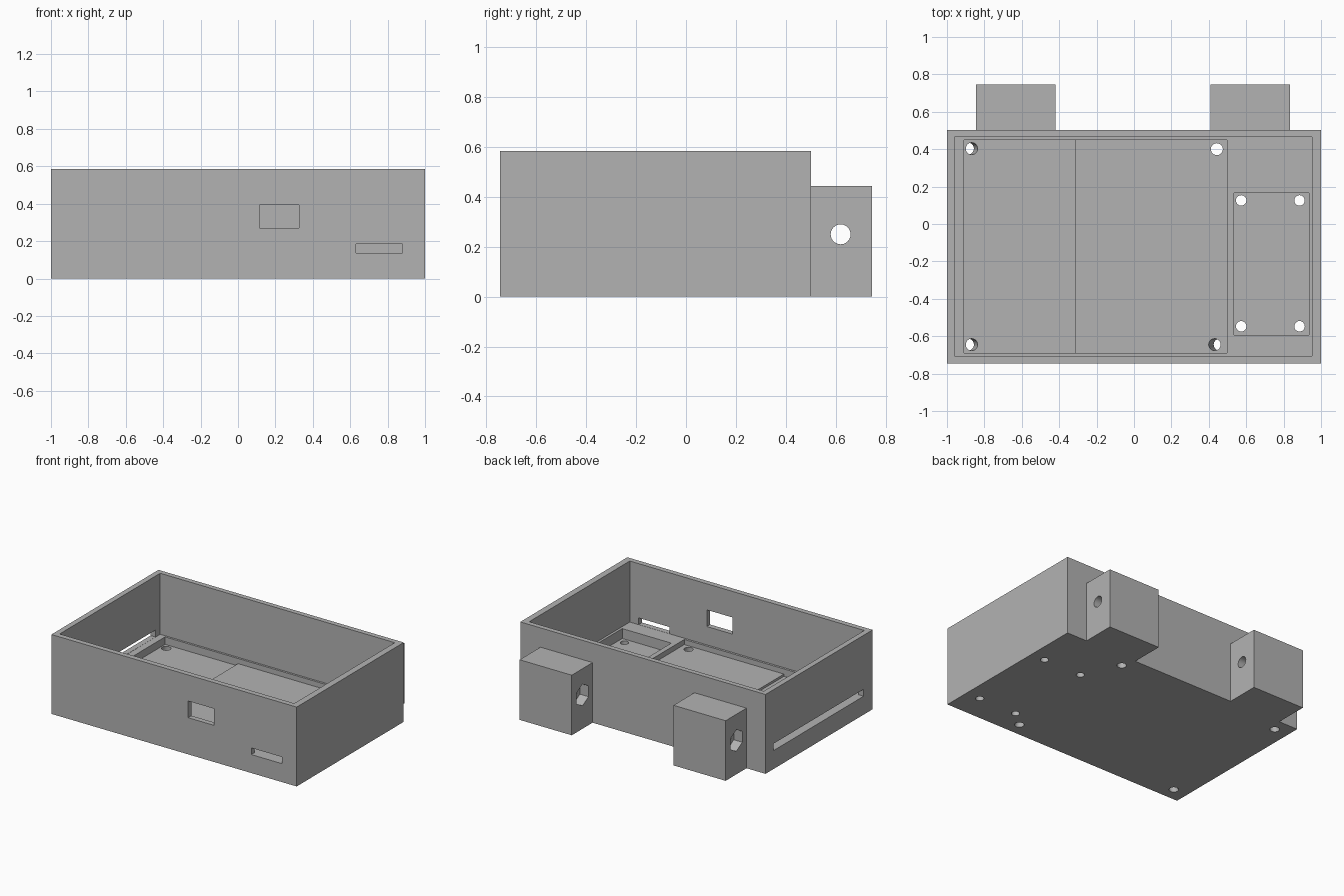
import bpy, bmesh, math
from mathutils import Vector

old = bpy.data.objects.get("Cube")
if old:
    bpy.data.objects.remove(old, do_unlink=True)

grey = bpy.data.materials.new("plain_grey")
grey.use_nodes = True
COLOUR = (0.45, 0.45, 0.45, 1)
grey.diffuse_color = COLOUR
for node in grey.node_tree.nodes:
    if node.type == 'BSDF_PRINCIPLED':
        node.inputs["Base Color"].default_value = COLOUR


def add_object(name, bm):
    bmesh.ops.recalc_face_normals(bm, faces=bm.faces)
    mesh = bpy.data.meshes.new(name)
    bm.to_mesh(mesh)
    bm.free()
    mesh.materials.append(grey)
    obj = bpy.data.objects.new(name, mesh)
    bpy.context.collection.objects.link(obj)
    return obj


def box(name, xs, ys, zs):
    """Box given by its low and high limit on each axis."""
    bm = bmesh.new()
    bmesh.ops.create_cube(bm, size=1)
    for v in bm.verts:
        v.co = [(lim[0] + lim[1]) / 2 + c * (lim[1] - lim[0])
                for c, lim in zip(v.co, (xs, ys, zs))]
    return add_object(name, bm)


def rod(name, start, end, radius, sides=24):
    """Prism between two points, with ends level to the main axis."""
    start, end = Vector(start), Vector(end)
    along_x = abs(end.x - start.x) > abs(end.z - start.z)
    bm = bmesh.new()
    rings = []
    for centre in (start, end):
        ring = []
        for i in range(sides):
            a = math.tau * i / sides
            u, w = radius * math.sin(a), radius * math.cos(a)
            offset = Vector((0, u, w)) if along_x else Vector((w, u, 0))
            ring.append(bm.verts.new(centre + offset))
        rings.append(ring)
    low, high = rings
    bm.faces.new(low)
    bm.faces.new(high)
    for i in range(sides):
        j = (i + 1) % sides
        bm.faces.new((low[i], low[j], high[j], high[i]))
    return add_object(name, bm)


def cut(target, cutter):
    """Subtract the cutter and discard it."""
    cutter.hide_render = True
    mod = target.modifiers.new("cut", 'BOOLEAN')
    mod.operation = 'DIFFERENCE'
    mod.solver = 'EXACT'
    mod.object = cutter
    bpy.context.view_layer.objects.active = target
    bpy.ops.object.modifier_apply(modifier=mod.name)
    bpy.data.objects.remove(cutter, do_unlink=True)


FRONT, BACK, BLOCK_BACK = -0.745, 0.502, 0.745
FLOOR = 0.135

# Open tray with thin walls
case = box("case", (-1, 1), (FRONT, BACK), (0, 0.585))
cut(case, box("cavity", (-0.96, 0.953), (-0.706, 0.465), (FLOOR, 0.8)))

# Large stepped recess and small deeper recess in the floor
cut(case, box("large_recess", (-0.91, 0.497), (-0.69, 0.45), (0.097, 0.3)))
cut(case, box("recess_step", (-0.91, -0.315), (-0.69, 0.45), (0.08, 0.3)))
cut(case, box("small_recess", (0.535, 0.935), (-0.593, 0.165), (0.062, 0.3)))

# Front window, front slot and long side slot
cut(case, box("window", (0.115, 0.325), (-0.8, -0.6), (0.27, 0.393)))
cut(case, box("front_slot", (0.63, 0.88), (-0.8, -0.703), (FLOOR + 0.001, 0.185)))
cut(case, box("side_slot", (-1.1, -0.957), (-0.64, 0.41), (FLOOR + 0.001, 0.187)))

# Screw holes of the large recess, some leaning: bottom x, top x, y
for bottom, top, y in ((-0.888, -0.865, -0.645), (-0.888, -0.865, 0.403),
                       (0.443, 0.443, 0.4), (0.458, 0.433, -0.645)):
    lean = top - bottom
    cut(case, rod("hole", (bottom - lean, y, -0.09), (top + lean, y, 0.18), 0.032))

# Screw holes of the small recess
for x in (0.573, 0.885):
    for y in (-0.547, 0.126):
        cut(case, rod("hole", (x, y, -0.1), (x, y, 0.1), 0.028))

# Hinge blocks with a bolt hole and a hexagonal nut pocket
for name, x0, x1 in (("right_hinge_block", -0.845, -0.42),
                     ("left_hinge_block", 0.41, 0.835)):
    block = box(name, (x0, x1), (BACK, BLOCK_BACK), (0, 0.443))
    y, z = 0.62, 0.25
    cut(block, rod("bolt", (x0 - 0.1, y, z), (x1 + 0.1, y, z), 0.04))
    cut(block, rod("nut", (x0 - 0.1, y, z), (x0 + 0.07, y, z), 0.08, 6))

# Smooth the hole walls, keep edges sharp
for obj in bpy.context.scene.objects:
    obj.select_set(obj.type == 'MESH')
bpy.ops.object.shade_smooth_by_angle(angle=math.radians(30))
